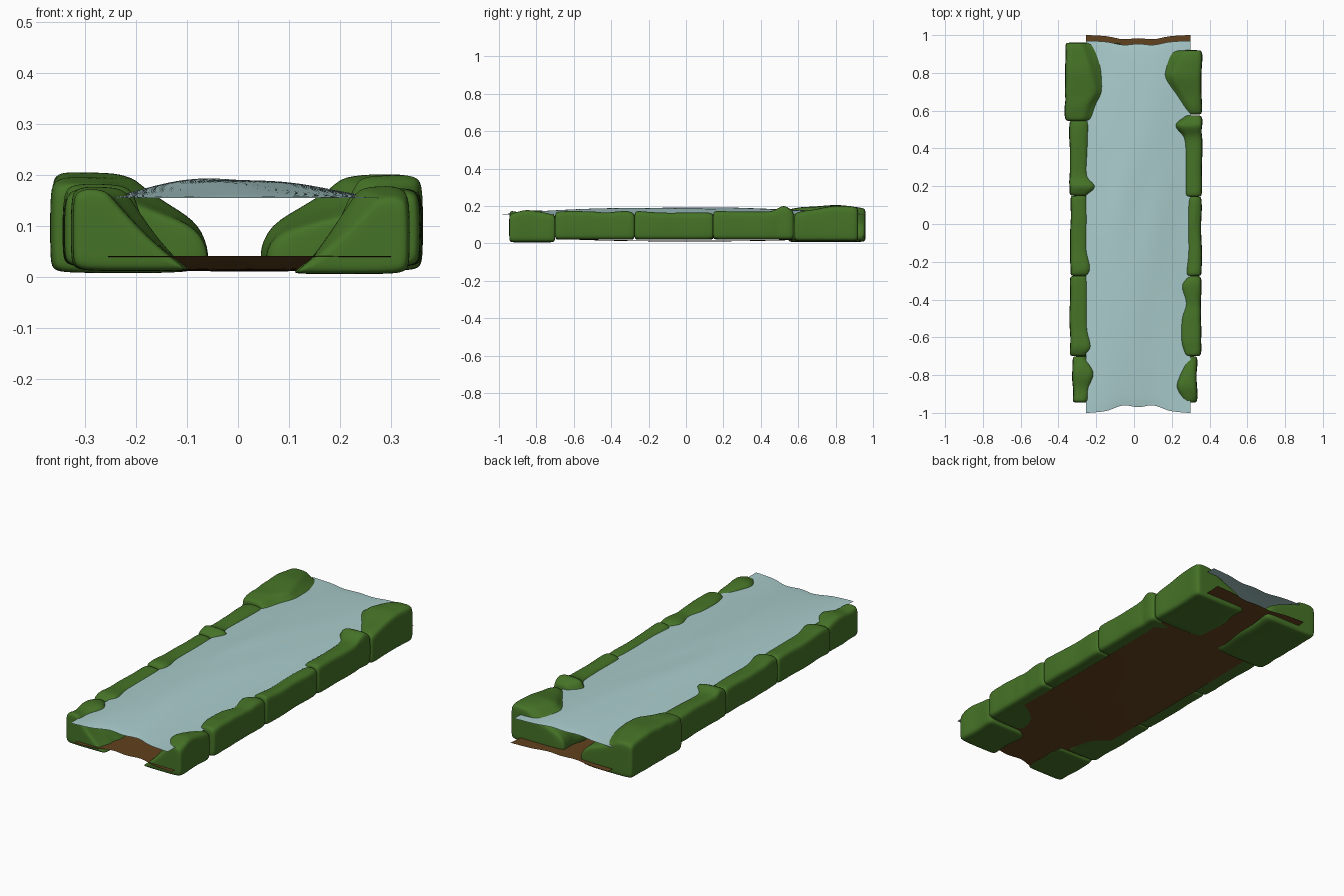
import bpy, math, random

if "Cube" in bpy.data.objects:
    bpy.data.objects.remove(bpy.data.objects["Cube"])
random.seed(4)


def material(name, rgb):
    m = bpy.data.materials.new(name)
    m.diffuse_color = (*rgb, 1)
    m.use_nodes = True
    m.node_tree.nodes["Principled BSDF"].inputs["Base Color"].default_value = m.diffuse_color
    return m


GREEN = material("grass", (0.06, 0.17, 0.02))
BLUE = material("water", (0.40, 0.60, 0.60))
BROWN = material("mud", (0.13, 0.058, 0.014))


def add_mesh(name, verts, faces, mat):
    me = bpy.data.meshes.new(name)
    me.from_pydata(verts, [], faces)
    me.polygons.foreach_set("use_smooth", [True] * len(faces))
    me.materials.append(mat)
    ob = bpy.data.objects.new(name, me)
    bpy.context.collection.objects.link(ob)
    return ob


def sheet(name, y0, y1, dent0, dent1, height, mat, nx=28, ny=80):
    """Thin sheet with wavy ends."""
    verts, faces = [], []
    for j in range(ny + 1):
        t = j / ny
        for i in range(nx + 1):
            s = i / nx
            x = -0.255 + 0.555 * s
            wave = math.sin(math.pi * s) ** 2 * (1 + 0.25 * math.cos(6 * math.pi * s))
            y = y0 + dent0 * wave + t * (y1 - dent1 * wave - y0 - dent0 * wave)
            verts.append((x, y, height(s, t)))
    w = nx + 1
    for j in range(ny):
        for i in range(nx):
            a = j * w + i
            faces.append((a, a + 1, a + w + 1, a + w))
    return add_mesh(name, verts, faces, mat)


def water_height(s, t):
    along = math.sin(math.pi * t) ** 0.7 if 0 < t < 1 else 0
    across = math.sin(math.pi * s ** 0.8) ** 1.3 if 0 < s < 1 else 0
    ripple = 0.003 * math.sin(14 * s + 2 * math.sin(5 * t)) * math.sin(9 * t)
    return 0.155 + along * across * (0.038 + ripple)


def bed_height(s, t):
    return 0.041 - 0.03 * (1 - abs(2 * t - 1) ** 2.5) * (0.85 + 0.15 * math.sin(math.pi * s))


sheet("water_surface", -1.0, 0.97, 0.04, 0.022, water_height, BLUE)
sheet("river_bed", -0.97, 1.0, 0.035, 0.022, bed_height, BROWN)


def bank(name, side, outer, base, toe, bulge, stations):
    """Lofted bank block; stations are (y, crest inner x, top z)."""
    rings = []

    def ring(y, c, t, ins=0.0, jit=0.0):
        h, o = t - base, outer + random.uniform(-jit, jit)
        toe_j = toe + random.uniform(-jit, jit) * 3
        pts = [(o - 0.03, base), (o - 0.004, base + 0.006), (o, base + 0.03),
               (o, t - 0.03), (o - 0.006, t - 0.006), (o - 0.03, t),
               ((o + c) / 2, t + random.uniform(-jit, jit)), (c, t - 0.002),
               (c - 0.015, t - 0.022),
               ((c + toe) / 2, base + h * (0.42 + bulge * 0.25)),
               (toe_j + 0.02, base + h * (0.12 + bulge * 0.38)),
               (toe_j, base + h * (0.02 + bulge * 0.15)), (toe_j + 0.01, base),
               ((o + toe) / 2, base)]
        mx, mz = (o + c) / 2 - 0.02, base + h * 0.45
        rings.append([(side * (u + (mx - u) * ins), y, z + (mz - z) * ins) for u, z in pts])

    (ya, ca, ta), (yb, cb, tb) = stations[0], stations[-1]
    # rounded front end, body, rounded back end
    ring(ya, ca, ta, 0.5)
    ring(ya, ca, ta, 0.1)
    ring(ya + 0.012, ca, ta)
    for k in range(len(stations) - 1):
        p, q = stations[k], stations[k + 1]
        if k:
            ring(*p, 0, 0.004)
        ring(*[(a + b) / 2 for a, b in zip(p, q)], 0, 0.004)
    ring(yb - 0.012, cb, tb)
    ring(yb, cb, tb, 0.1)
    ring(yb, cb, tb, 0.5)

    n = len(rings[0])
    verts = [v for r in rings for v in r]
    faces = [(k * n + i, k * n + (i + 1) % n, (k + 1) * n + (i + 1) % n, (k + 1) * n + i)
             for k in range(len(rings) - 1) for i in range(n)]
    faces += [tuple(reversed(range(n))), tuple(range(len(verts) - n, len(verts)))]
    if side > 0:
        faces = [f[::-1] for f in faces]
    ob = add_mesh(name, verts, [f[::-1] for f in faces], GREEN)
    sub = ob.modifiers.new("round", 'SUBSURF')
    sub.levels = sub.render_levels = 2


# outer x, base z, toe x, slope bulge, stations front to back
LEFT = [
    (.325, .012, .10, 0, [(-.945, .26, .175), (-.87, .25, .165), (-.79, .22, .18), (-.70, .265, .16)]),
    (.34, .02, .15, .2, [(-.70, .26, .16), (-.65, .235, .175), (-.56, .255, .165), (-.4, .255, .165), (-.275, .255, .165)]),
    (.337, .02, .15, .2, [(-.275, .25, .17), (-.23, .24, .175), (-.14, .26, .165), (.03, .255, .165), (.15, .26, .165)]),
    (.342, .02, .15, .2, [(.15, .25, .17), (.2, .21, .185), (.25, .26, .165), (.4, .255, .17), (.55, .25, .17)]),
    (.365, .008, .05, 1, [(.545, .26, .185), (.62, .25, .195), (.7, .20, .2), (.82, .23, .208), (.96, .27, .19)]),
]
RIGHT = [
    (.335, .006, .11, 0, [(-.945, .27, .16), (-.86, .235, .18), (-.78, .26, .17), (-.70, .29, .155)]),
    (.355, .02, .15, .2, [(-.70, .28, .17), (-.62, .26, .175), (-.5, .26, .172), (-.42, .285, .165), (-.33, .26, .175), (-.275, .285, .165)]),
    (.358, .02, .15, .2, [(-.275, .29, .175), (-.15, .295, .165), (0, .29, .165), (.145, .295, .165)]),
    (.36, .02, .15, .2, [(.145, .285, .175), (.3, .285, .17), (.46, .28, .17), (.52, .235, .205), (.575, .28, .18)]),
    (.36, .012, .05, 1, [(.58, .295, .165), (.67, .26, .18), (.78, .195, .2), (.86, .23, .2), (.92, .26, .195)]),
]
for label, side, parts in (("left", -1, LEFT), ("right", 1, RIGHT)):
    for k, part in enumerate(parts):
        bank(f"{label}_bank_{k + 1}", side, *part)
